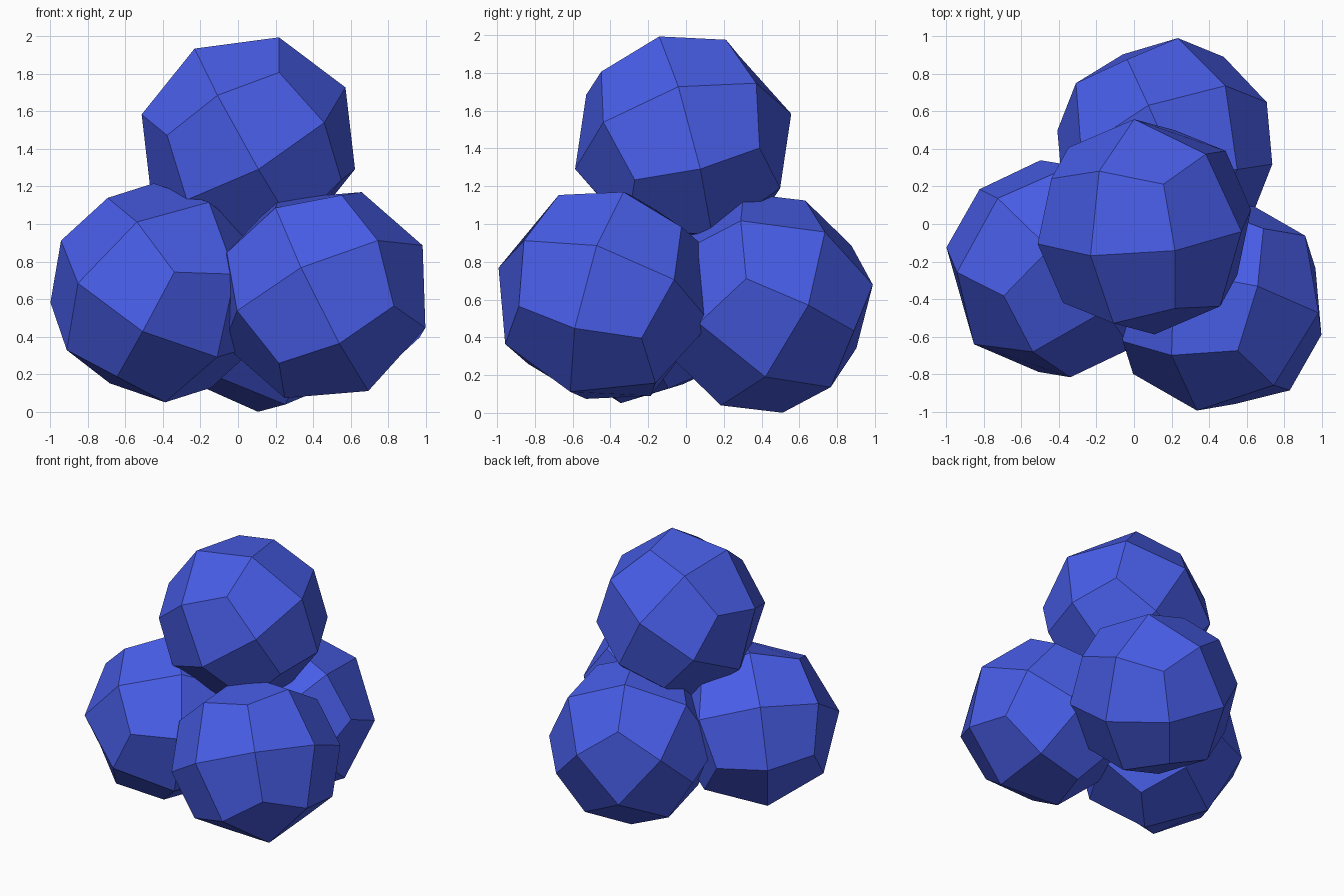
import bpy, bmesh
from mathutils import Matrix, Vector

if "Cube" in bpy.data.objects:
    bpy.data.objects.remove(bpy.data.objects["Cube"])

RADIUS = 0.593

blue = bpy.data.materials.new("blue")
blue.diffuse_color = (0.065, 0.11, 0.8, 1)
blue.use_nodes = True
blue.node_tree.nodes["Principled BSDF"].inputs["Base Color"].default_value = blue.diffuse_color


def frame(axes):
    """Nearest pure rotation to three roughly square axes."""
    m = Matrix([Vector(a).normalized() for a in axes]).transposed()
    for _ in range(12):
        m = (m + m.inverted().transposed()) * 0.5
    if m.determinant() < 0:
        m = m * -1.0
    return m


def ball(name, centre, axes):
    """Cube cut once along every edge and pushed out to a sphere: 24 quads."""
    bm = bmesh.new()
    bmesh.ops.create_cube(bm, size=2)
    bmesh.ops.subdivide_edges(bm, edges=bm.edges[:], cuts=1, use_grid_fill=True)
    for v in bm.verts:
        v.co = v.co.normalized() * RADIUS
    bmesh.ops.recalc_face_normals(bm, faces=bm.faces[:])
    mesh = bpy.data.meshes.new(name)
    bm.to_mesh(mesh)
    bm.free()
    mesh.materials.append(blue)
    ob = bpy.data.objects.new(name, mesh)
    bpy.context.collection.objects.link(ob)
    ob.matrix_world = Matrix.Translation(centre) @ frame(axes).to_4x4()
    return ob


# Single ball resting on top
ball("top_ball", (0.055, -0.015, 1.437),
     [(-0.277, -0.15, 0.485), (0.053, -0.567, -0.145), (0.503, -0.025, 0.285)])

# Three balls forming the base, each rolled differently
ball("front_right_ball", (0.453, -0.43, 0.622),
     [(-0.112, -0.558, 0.138), (0.239, -0.19, -0.505), (0.53, -0.045, 0.263)])
ball("left_ball", (-0.418, -0.238, 0.634),
     [(0.255, -0.216, 0.466), (-0.426, -0.395, 0.05), (0.303, -0.37, -0.338)])
ball("back_ball", (0.164, 0.408, 0.582),
     [(0.32, 0.319, 0.366), (0.44, 0.021, -0.387), (0.215, -0.484, 0.242)])
